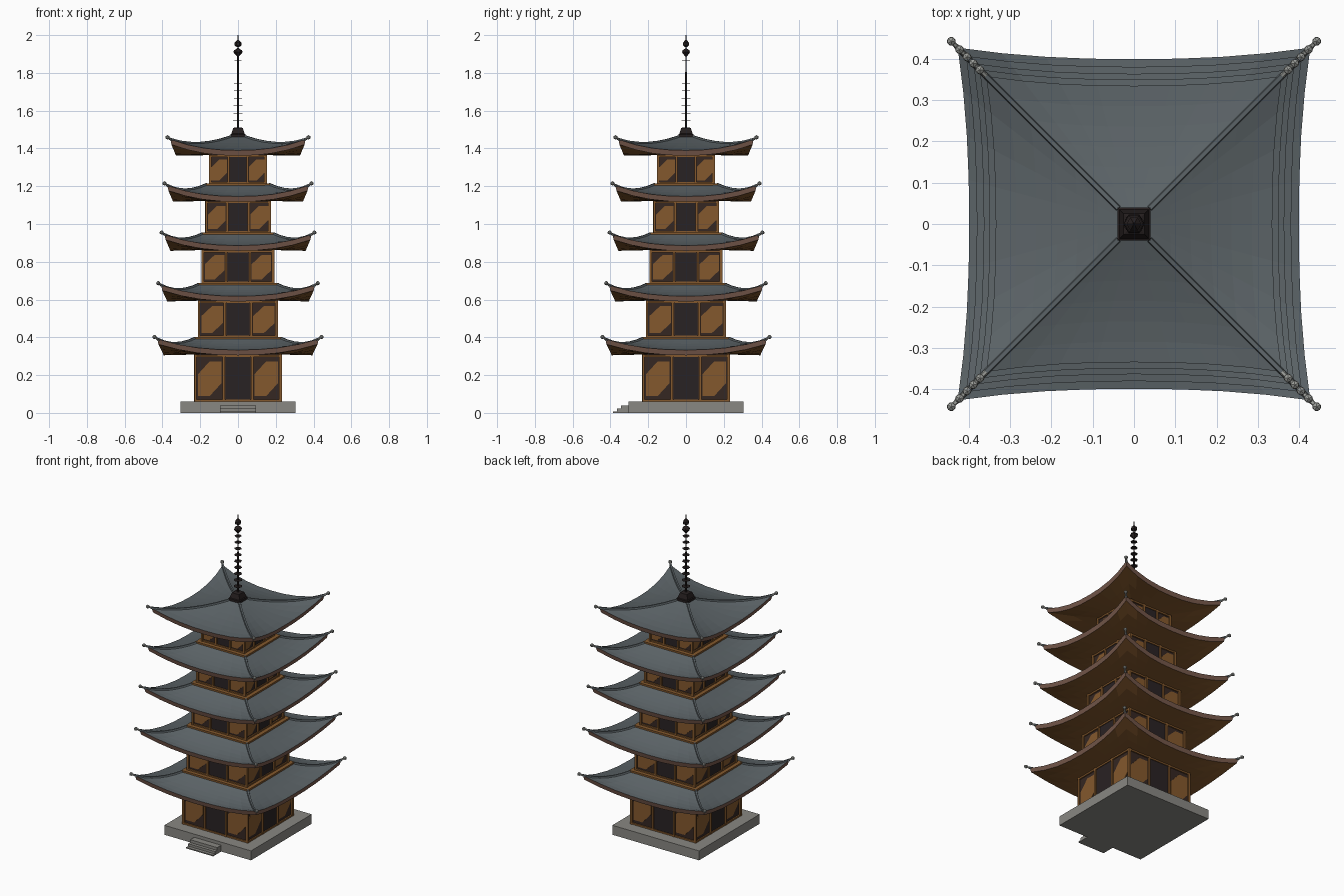
import bpy, bmesh, math
from mathutils import Matrix, Vector

if "Cube" in bpy.data.objects:
    bpy.data.objects.remove(bpy.data.objects["Cube"])


def material(name, r, g, b):
    m = bpy.data.materials.new(name)
    m.use_nodes = True
    m.diffuse_color = (r, g, b, 1)
    m.node_tree.nodes["Principled BSDF"].inputs["Base Color"].default_value = (r, g, b, 1)
    return m


SLATE = material("slate_tile", .105, .125, .135)
EAVE = material("eave_brown", .18, .098, .07)
WOOD = material("warm_wood", .23, .098, .026)
WALL = material("dark_wall", .035, .020, .016)
DOOR = material("door_black", .022, .016, .017)
STONE = material("base_stone", .25, .245, .225)
TIP = material("pale_stone", .33, .34, .32)
IRON = material("dark_iron", .018, .013, .013)


def finish(name, bm, *mats):
    bmesh.ops.recalc_face_normals(bm, faces=bm.faces)
    mesh = bpy.data.meshes.new(name)
    bm.to_mesh(mesh)
    bm.free()
    for m in mats:
        mesh.materials.append(m)
    ob = bpy.data.objects.new(name, mesh)
    bpy.context.collection.objects.link(ob)
    return ob


def add_box(bm, lo, hi, rot=Matrix()):
    lo, hi = Vector(lo), Vector(hi)
    size = Matrix.Diagonal((*(hi - lo), 1))
    bmesh.ops.create_cube(bm, size=1, matrix=rot @ Matrix.Translation((lo + hi) / 2) @ size)


def add_plate(bm, outline, y, depth, rot):
    """Upright plate from an x, z outline, facing -y before rotation."""
    back = [bm.verts.new(rot @ Vector((x, y, z))) for x, z in outline]
    front = [bm.verts.new(rot @ Vector((x, y - depth, z))) for x, z in outline]
    bm.faces.new(front)
    n = len(outline)
    for i in range(n):
        j = (i + 1) % n
        bm.faces.new((back[i], back[j], front[j], front[i]))


def bridge(bm, a, b, index):
    n = len(a)
    for i in range(n):
        j = (i + 1) % n
        bm.faces.new((a[i], a[j], b[j], b[i])).material_index = index


def lathe(name, profile, sides, mat, turn=0):
    """Turned solid from radius, height points."""
    bm = bmesh.new()
    rings = []
    for r, z in profile:
        rings.append([bm.verts.new((r * math.cos(turn + math.tau * i / sides),
                                    r * math.sin(turn + math.tau * i / sides), z))
                      for i in range(sides)])
    for a, b in zip(rings, rings[1:]):
        bridge(bm, a, b, 0)
    bm.faces.new(rings[0])
    bm.faces.new(rings[-1])
    return finish(name, bm, mat)


SIDES = [Matrix.Rotation(math.pi / 2 * k, 4, 'Z') for k in range(4)]
SEGMENTS, LEVELS = 8, 6
LIFT = .058


def roof_height(t, u, low, high):
    sag = 1 - (1 - t) ** 1.6
    return high - (high - low) * sag + LIFT * abs(u) ** 2.3 * t * t


def build_roof(n, inner, corner, base, top):
    bm = bmesh.new()
    low = base + .028

    def ring(t, height, shrink=0):
        verts = []
        for rot in SIDES:
            for s in range(SEGMENTS):
                u = 2 * s / SEGMENTS - 1
                outer = corner * (.935 + .065 * abs(u) ** 2.3) - shrink
                d = inner + (outer - inner) * t
                edge = inner + (corner - shrink - inner) * t
                verts.append(bm.verts.new(rot @ Vector((u * edge, -d, height(t, u)))))
        return verts

    # Tiled top, eave band and wooden soffit
    rings = [ring(i / LEVELS, lambda t, u: roof_height(t, u, low, top)) for i in range(LEVELS + 1)]
    band = ring(1, lambda t, u: roof_height(t, u, low, top) - .028, .006)
    soffit = [ring(t, lambda t, u: base + .004 * (1 - t) + LIFT * abs(u) ** 2.3 * t * t, .006)
              for t in (.66, .33, 0)]
    for a, b in zip(rings, rings[1:]):
        bridge(bm, a, b, 0)
    bridge(bm, rings[-1], band, 1)
    for a, b in zip([band] + soffit, soffit):
        bridge(bm, a, b, 2)
    finish(f"roof_{n}", bm, SLATE, EAVE, WOOD)

    # Hip ridges and corner ornaments
    ridge, tips = bmesh.new(), bmesh.new()
    for rot in SIDES:
        turn = rot @ Matrix.Rotation(math.pi / 4, 4, 'Z')
        previous = None
        for i in range(LEVELS + 1):
            t = i / LEVELS
            r = math.sqrt(2) * (inner + (corner - inner) * t)
            z = roof_height(t, 1, low, top)
            section = [ridge.verts.new(turn @ Vector((r, y, z + h)))
                       for y, h in ((-.008, -.004), (-.005, .007), (.005, .007), (.008, -.004))]
            if previous:
                bridge(ridge, previous, section, 0)
            else:
                ridge.faces.new(section)
            previous = section
        ridge.faces.new(previous)
        end = math.sqrt(2) * corner
        z = low + LIFT
        stalk = turn @ Matrix.Translation((end + .006, 0, z + .004)) @ Matrix.Rotation(1.1, 4, 'Y')
        bmesh.ops.create_cone(tips, cap_ends=True, segments=6, radius1=.007, radius2=.005,
                              depth=.036, matrix=stalk)
        bmesh.ops.create_icosphere(tips, subdivisions=1, radius=.012,
                                   matrix=turn @ Matrix.Translation((end + .022, 0, z + .011)))
    finish(f"hip_ridges_{n}", ridge, SLATE)
    finish(f"corner_ornaments_{n}", tips, TIP)


def build_storey(n, half, floor, ceiling):
    core, frame, panels, doors = (bmesh.new() for _ in range(4))
    face = half - .008
    add_box(core, (-face, -face, floor - .02), (face, face, ceiling + .012))
    height = ceiling - floor
    bottom, upper = floor + .12 * height, floor + .87 * height
    for rot in SIDES:
        # Posts and rails
        for x in (-half + .005, -half * .33, half * .33):
            add_box(frame, (x - .006, -half - .002, floor), (x + .006, -face + .006, ceiling + .004), rot)
        for z in (floor, ceiling - .008):
            add_box(frame, (-half, -half, z), (half, -face + .006, z + .01), rot)
        # Panels with two clipped corners
        for centre in (-.65, .65):
            a, b = (centre - .27) * half, (centre + .27) * half
            mid, cut = (a + b) / 2, .37 * (upper - bottom)
            add_plate(panels, [(a, bottom), (mid, bottom), (b, bottom + cut),
                               (b, upper), (mid, upper), (a, upper - cut)], -face, .004, rot)
        w = .28 * half
        add_plate(doors, [(-w, floor), (w, floor), (w, ceiling), (-w, ceiling)], -face, .003, rot)
    finish(f"wall_{n}", core, WALL)
    finish(f"timber_frame_{n}", frame, WOOD)
    finish(f"wall_panels_{n}", panels, WOOD)
    finish(f"doors_{n}", doors, DOOR)


# Stone base and front steps
bm = bmesh.new()
add_box(bm, (-.305, -.305, 0), (.305, .305, .06))
finish("stone_base", bm, STONE)
bm = bmesh.new()
for y, z in ((-.345, .04), (-.365, .022), (-.386, .007)):
    add_box(bm, (-.095, y, 0), (.095, -.3, z))
finish("front_steps", bm, STONE)

# Five storeys, each with a roof and a ledge for the next one
floor = .06
LAYOUT = [(.23, .305, .427), (.211, .59, .407), (.191, .858, .389), (.172, 1.118, .374), (.152, 1.362, .358)]
for n, (half, base, corner) in enumerate(LAYOUT, 1):
    build_storey(n, half, floor, base)
    last = n == len(LAYOUT)
    top = base + (.1 if last else .091)
    build_roof(n, .038 if last else half - .004, corner, base, top)
    if not last:
        ledge = half + .005
        bm = bmesh.new()
        add_box(bm, (-ledge, -ledge, top - .008), (ledge, ledge, top + .006))
        finish(f"ledge_{n}", bm, WOOD)
    floor = top + .004

# Spire
lathe("spire_base", [(.057, 1.445), (.057, 1.475), (.05, 1.478), (.036, 1.508), (.02, 1.512)],
      4, IRON, math.pi / 4)
lathe("spire_pole", [(.006, 1.5), (.004, 1.93), (.002, 2.0)], 6, IRON)
lathe("spire_lower_jewel", [(.004, 1.885), (.025, 1.91), (.02, 1.92), (.004, 1.93)], 6, IRON)
lathe("spire_upper_jewel", [(.006, 1.937), (.018, 1.945), (.018, 1.96), (.004, 1.975)], 6, IRON)
for i in range(9):
    z = 1.545 + .04 * i
    lathe(f"spire_ring_{i + 1}", [(.026 - .0007 * i, z), (.026 - .0007 * i, z + .002)], 6, IRON, i * .2)
